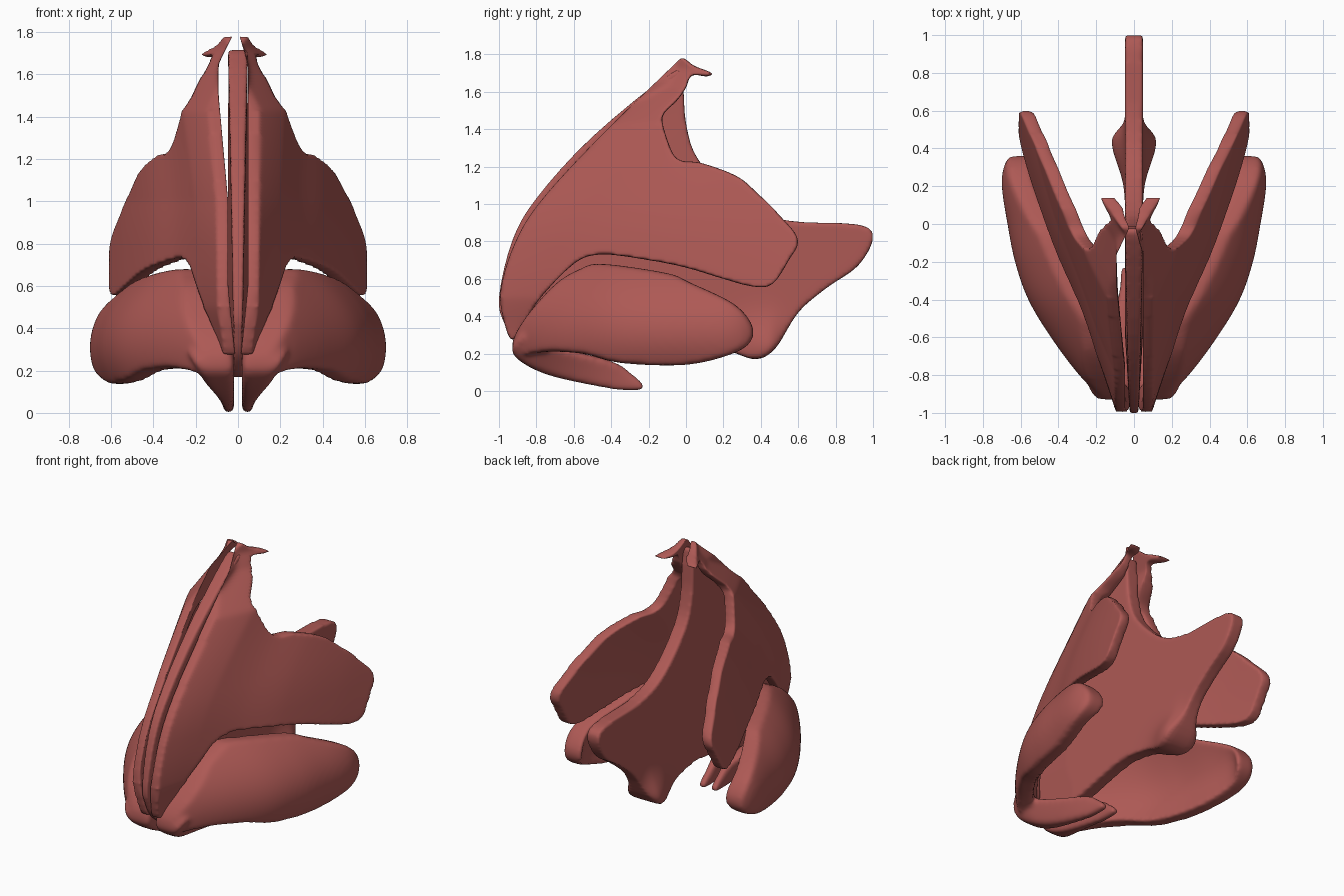
import bpy, bmesh, math
from mathutils import Vector

cube = bpy.data.objects.get("Cube")
if cube:
    bpy.data.objects.remove(cube)

# One flat colour for every part
red = bpy.data.materials.new("cartilage red")
red.use_nodes = True
red.diffuse_color = (0.42, 0.1, 0.09, 1)
red.node_tree.nodes["Principled BSDF"].inputs["Base Color"].default_value = red.diffuse_color


def interp(table, value):
    """Smooth lookup through the table's points, clamped at both ends."""
    value = min(max(value, table[0][0]), table[-1][0])
    last = len(table) - 1
    i = next(k for k in range(last) if value <= table[k + 1][0])

    def slope(k):
        (a, fa), (b, fb) = table[max(k - 1, 0)], table[min(k + 1, last)]
        return (fb - fa) / (b - a)
    (a, fa), (b, fb) = table[i], table[i + 1]
    t = (value - a) / (b - a)
    blend = t * t * (3 - 2 * t)
    return (fa + (fb - fa) * blend
            + (b - a) * t * (1 - t) * (slope(i) * (1 - t) - slope(i + 1) * t))


def rounded(points, steps=4):
    """Smooth closed outline through the given points."""
    result = []
    count = len(points)
    for i in range(count):
        p, q, r, s = (Vector(points[(i + k) % count]) for k in (-1, 0, 1, 2))
        for j in range(steps):
            t = j / steps
            result.append(q + (r - p) * t / 2 + (2 * p - 5 * q + 4 * r - s) * t * t / 2
                          + (3 * q - p - 3 * r + s) * t ** 3 / 2)
    return result


def add_modifier(obj, kind, **settings):
    modifier = obj.modifiers.new(kind.title(), kind)
    for key, value in settings.items():
        setattr(modifier, key, value)


def bake(obj):
    """Replace an object's mesh by its modified mesh."""
    bpy.context.view_layer.update()
    graph = bpy.context.evaluated_depsgraph_get()
    mesh = bpy.data.meshes.new_from_object(obj.evaluated_get(graph))
    obj.modifiers.clear()
    obj.data = mesh


def make_plate(name, outline, x_from, x_to, bend, side=1):
    """Extrude a side outline across x, remesh it densely and bend it."""
    bm = bmesh.new()
    face = bm.faces.new([bm.verts.new((x_from, p.x, p.y)) for p in rounded(outline)])
    moved = bmesh.ops.extrude_face_region(bm, geom=[face])["geom"]
    bmesh.ops.translate(bm, vec=(x_to - x_from, 0, 0),
                        verts=[v for v in moved if isinstance(v, bmesh.types.BMVert)])
    bmesh.ops.recalc_face_normals(bm, faces=bm.faces)
    mesh = bpy.data.meshes.new(name)
    bm.to_mesh(mesh)
    bm.free()
    obj = bpy.data.objects.new(name, mesh)
    bpy.context.collection.objects.link(obj)
    add_modifier(obj, "REMESH", mode="VOXEL", voxel_size=0.014)
    bake(obj)
    for v in obj.data.vertices:
        v.co.x = bend(*v.co) * side
    if side < 0:
        obj.data.flip_normals()
    return obj


def finish(obj, softness):
    add_modifier(obj, "SMOOTH", factor=0.5, iterations=softness)
    bake(obj)
    obj.data.materials.clear()
    obj.data.materials.append(red)
    obj.data.shade_smooth()


def shell(surface, inner_limit):
    """Bend a slab onto x = surface(y, z), keeping its thickness even."""
    def bend(x, y, z):
        e = 0.03
        slope_y = (surface(y + e, z) - surface(y - e, z)) / (2 * e)
        slope_z = (surface(y, z + e) - surface(y, z - e)) / (2 * e)
        stretch = min(1.5, math.sqrt(1 + slope_y ** 2 + slope_z ** 2))
        return max(surface(y, z) + x * stretch, inner_limit(z) + x * 0.05)
    return bend


# Front ridge line: y for each height
RIDGE = [(.3, -.94), (.5, -1), (.78, -.93), (1, -.8), (1.33, -.5), (1.72, -.1)]

# Central plate
SEPTUM = [(-.08, 1.7), (-.5, 1.36), (-.8, 1.03), (-.93, .8), (-1, .5), (-.97, .36),
          (-.9, .25), (-.75, .17), (-.5, .2), (-.1, .28), (.15, .25), (.27, .2),
          (.38, .17), (.48, .23), (.6, .42), (.75, .55), (.92, .67), (1, .82),
          (.92, .89), (.55, .91), (.3, 1), (.07, 1.23), (0, 1.43), (-.02, 1.66)]


def septum_bend(x, y, z):
    front = max(0, 1 - (y - interp(RIDGE, z)) / 0.4)
    taper = 1 - 0.75 * front * max(0, 1 - z / 1.7)
    spread = 0.09 if y > 0.44 else 0.17
    bulge = 1 + 1.5 * math.exp(-((y - .44) / spread) ** 2 - ((z - .23) / .14) ** 2)
    return x * taper * bulge


finish(make_plate("septum", SEPTUM, -.047, .047, septum_bend), 4)

# Upper side plates, with a hooked tip
UPPER = [(-.02, 1.78), (.04, 1.74), (.14, 1.7), (.11, 1.68), (.03, 1.69), (0, 1.62),
         (-.05, 1.55), (-.12, 1.48), (-.12, 1.41), (-.07, 1.27), (-.02, 1.23),
         (.08, 1.22), (.27, 1.15), (.38, 1.06), (.5, .94), (.6, .81), (.55, .7),
         (.46, .57), (.35, .56), (.2, .6), (0, .66), (-.2, .7), (-.45, .73),
         (-.6, .68), (-.8, .47), (-.92, .27), (-.98, .4), (-.99, .55), (-.92, .78),
         (-.79, 1), (-.49, 1.33), (-.1, 1.71)]
FLARE = [(0, .095), (.1, .13), (.28, .195), (.5, .28), (.83, .42), (1.2, .54), (1.6, .64)]


def upper_surface(y, z):
    depth = max(0, y - interp(RIDGE, z))
    lean = 0.1 * (z - 0.65) * (depth - 0.75) * min(1, depth / 0.25)
    neck = min(0.1, 0.5 * max(0, z - 1.43))
    return interp(FLARE, depth) - lean - neck - 0.12 * max(0, 0.5 - z)


def upper_limit(z):
    return 0.05 - 0.3 * max(0, z - 1.65) - 0.1 * max(0, 0.6 - z)


upper_left = shell(upper_surface, upper_limit)


def upper_right(x, y, z):
    """The right plate's top stands a little further out."""
    return upper_left(x, y, z) + 0.045 * min(1, max(0, z - 1) / 0.5) - 0.2 * max(0, z - 1.65)


# Lower wings, each joined at the front to a strip that runs back along the middle
WING = [(-.93, .25), (-.86, .39), (-.7, .57), (-.57, .65), (-.45, .68), (-.1, .63),
        (.02, .58), (.25, .47), (.35, .36), (.35, .27), (.25, .2), (0, .14),
        (-.35, .15), (-.55, .2), (-.75, .21), (-.88, .19)]
STRIP = [(-.93, .24), (-.86, .31), (-.7, .24), (-.4, .16), (-.3, .1), (-.22, .02),
         (-.3, 0), (-.5, .03), (-.75, .09), (-.9, .17)]
SWEEP = [(-.93, .16), (-.8, .29), (-.6, .44), (-.4, .56), (-.2, .63), (0, .67),
         (.2, .7), (.3, .69), (.4, .64)]


def wing_surface(y, z):
    return interp(SWEEP, y) - 1.65 * (z - 0.31) ** 2


wing_shell = shell(wing_surface, lambda z: 0.03)


def wing_bend(x, y, z):
    """Thin the wing towards its upper and lower edges."""
    return wing_shell(x * max(0.65, 1 - 6 * (z - 0.37) ** 2), y, z)


def strip_bend(x, y, z):
    """Thin at the back tip, thickening towards the front and the top."""
    front = min(1, max(0, -0.3 - y) / 0.5)
    inner = 0.018
    outer = 0.07 + 0.6 * z * front
    return inner + (outer - inner) * (x + 0.04) / 0.08


for side, label, upper_bend in ((1, "left", upper_left), (-1, "right", upper_right)):
    upper = make_plate(label + "_upper_plate", UPPER, -.07, 0, upper_bend, side)
    finish(upper, 5)

    wing = make_plate(label + "_lower_wing", WING, -.12, 0, wing_bend, side)
    strip = make_plate(label + "_strip", STRIP, -.04, .04, strip_bend, side)
    bm = bmesh.new()
    bm.from_mesh(wing.data)
    bm.from_mesh(strip.data)
    bm.to_mesh(wing.data)
    bm.free()
    bpy.data.objects.remove(strip)
    add_modifier(wing, "REMESH", mode="VOXEL", voxel_size=0.013)
    finish(wing, 14)
